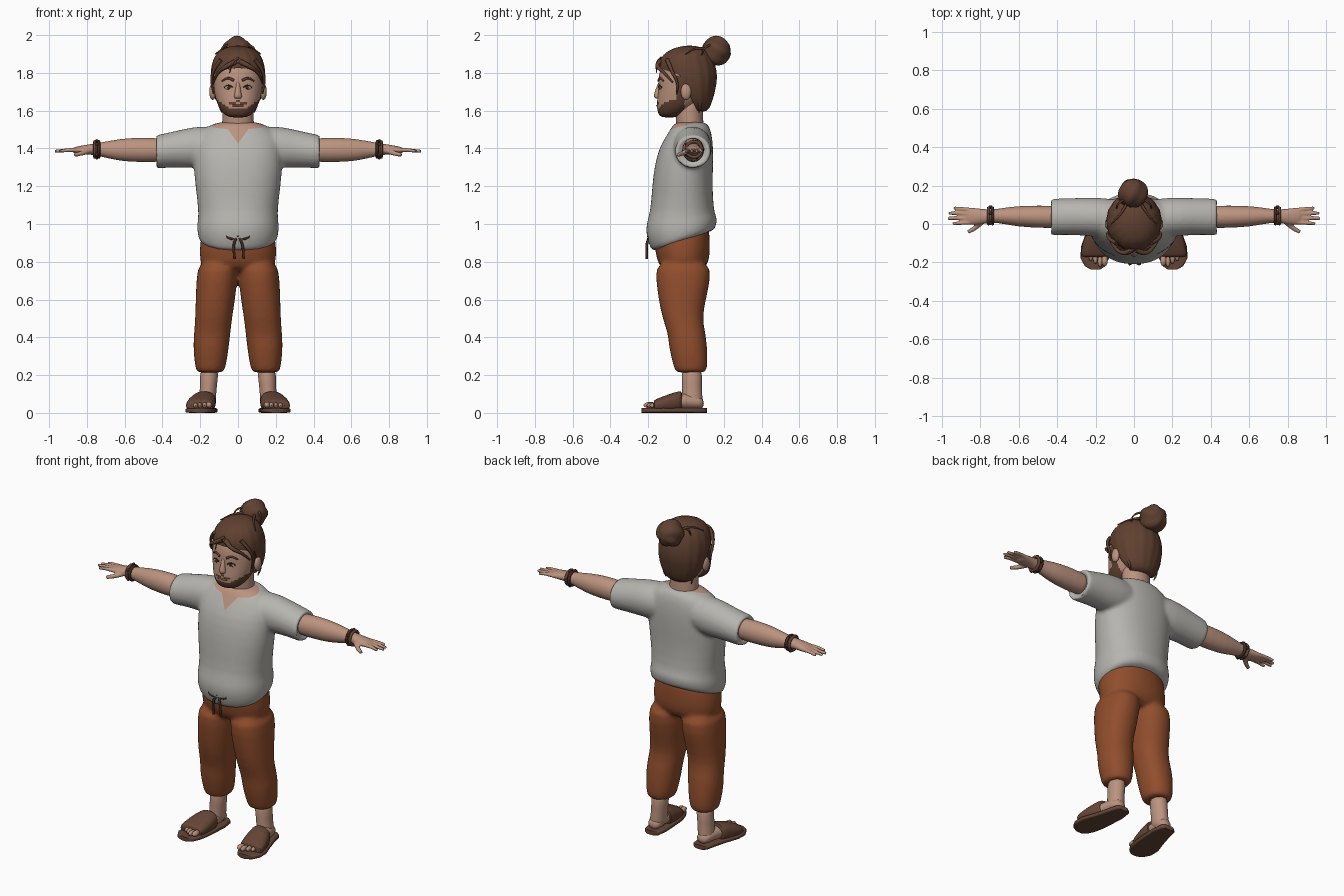
import bpy, bmesh, math
from mathutils import Vector
from mathutils.bvhtree import BVHTree

if "Cube" in bpy.data.objects:
    bpy.data.objects.remove(bpy.data.objects["Cube"])


def material(name, rgb):
    m = bpy.data.materials.new(name)
    m.diffuse_color = (*rgb, 1)
    m.use_nodes = True
    m.node_tree.nodes["Principled BSDF"].inputs["Base Color"].default_value = m.diffuse_color
    return m


SKIN = material("skin", (0.50, 0.29, 0.21))
HAIR = material("hair brown", (0.115, 0.052, 0.03))
SHIRT = material("shirt grey", (0.47, 0.46, 0.43))
PANTS = material("pants rust", (0.28, 0.075, 0.026))
LEATHER = material("sandal brown", (0.13, 0.06, 0.037))
DARK = material("dark brown", (0.05, 0.025, 0.016))
LIP = material("lip", (0.36, 0.17, 0.13))
WHITE = material("eye white", (0.5, 0.42, 0.37))


def finish(ob, angle=50):
    """Apply the modifiers and shade smooth."""
    bpy.context.view_layer.update()
    me = bpy.data.meshes.new_from_object(ob.evaluated_get(bpy.context.evaluated_depsgraph_get()))
    name = ob.name
    bpy.data.objects.remove(ob)
    new = bpy.data.objects.new(name, me)
    bpy.context.collection.objects.link(new)
    me.shade_smooth()
    me.set_sharp_from_angle(angle=math.radians(angle))
    return new


def loft(name, rings, mat, axis="z", seg=24, p=2.0, sub=1, ripple=0.0):
    """Skin rings (pos, centre a, centre b, radius a, radius b, tilt) along an axis."""
    bm = bmesh.new()
    loops = []
    for r in rings:
        t, ca, cb, ra, rb = r[:5]
        tilt = r[5] if len(r) > 5 else 0
        loop = []
        for i in range(seg):
            an = 2 * math.pi * i / seg
            c, s = math.cos(an), math.sin(an)
            k = 1 + ripple * math.cos(an * seg / 4)
            u = math.copysign(abs(c) ** (2 / p), c)
            v = math.copysign(abs(s) ** (2 / p), s)
            a, b, h = ca + ra * u * k, cb + rb * v * k, t - tilt * v
            co = {"z": (a, b, h), "x": (h, a, b), "y": (a, h, b)}[axis]
            loop.append(bm.verts.new(co))
        loops.append(loop)
    for l0, l1 in zip(loops, loops[1:]):
        for i in range(seg):
            j = (i + 1) % seg
            bm.faces.new((l0[i], l0[j], l1[j], l1[i]))
    bm.faces.new(loops[0])
    bm.faces.new(loops[-1])
    bmesh.ops.recalc_face_normals(bm, faces=bm.faces)
    me = bpy.data.meshes.new(name)
    bm.to_mesh(me)
    bm.free()
    me.materials.append(mat)
    ob = bpy.data.objects.new(name, me)
    bpy.context.collection.objects.link(ob)
    if sub:
        m = ob.modifiers.new("sub", "SUBSURF")
        m.levels = m.render_levels = sub
    return finish(ob)


def fuse(name, obs, voxel=0.011, smooth=6):
    """Merge overlapping parts into one soft skin."""
    bm = bmesh.new()
    for o in obs:
        bm.from_mesh(o.data)
    me = bpy.data.meshes.new(name)
    bm.to_mesh(me)
    bm.free()
    me.materials.append(obs[0].data.materials[0])
    for o in obs:
        bpy.data.objects.remove(o)
    ob = bpy.data.objects.new(name, me)
    bpy.context.collection.objects.link(ob)
    m = ob.modifiers.new("remesh", "REMESH")
    m.mode, m.voxel_size = "VOXEL", voxel
    m = ob.modifiers.new("smooth", "SMOOTH")
    m.iterations = smooth
    return finish(ob)


def ball(name, loc, size, mat, seg=20):
    bm = bmesh.new()
    bmesh.ops.create_uvsphere(bm, u_segments=seg, v_segments=seg // 2 + 2, radius=1)
    bmesh.ops.scale(bm, vec=size, verts=bm.verts)
    bmesh.ops.translate(bm, vec=loc, verts=bm.verts)
    me = bpy.data.meshes.new(name)
    bm.to_mesh(me)
    bm.free()
    me.materials.append(mat)
    ob = bpy.data.objects.new(name, me)
    bpy.context.collection.objects.link(ob)
    return finish(ob)


def tube(name, pts, radius, mat, taper=1.0, closed=False):
    cu = bpy.data.curves.new(name, "CURVE")
    cu.dimensions, cu.bevel_depth, cu.bevel_resolution = "3D", radius, 2
    cu.use_fill_caps, cu.resolution_u = True, 5
    sp = cu.splines.new("BEZIER")
    sp.bezier_points.add(len(pts) - 1)
    sp.use_cyclic_u = closed
    for i, (b, co) in enumerate(zip(sp.bezier_points, pts)):
        b.co = co
        b.handle_left_type = b.handle_right_type = "AUTO"
        b.radius = 1 + (taper - 1) * i / (len(pts) - 1)
    cu.materials.append(mat)
    ob = bpy.data.objects.new(name, cu)
    bpy.context.collection.objects.link(ob)
    return finish(ob, 70)


# Shirt: torso and sleeves fused, neckline cut as skin-coloured faces
parts = [loft("torso", [
    (0.905, 0, -.015, .195, .155, -.058), (0.92, 0, -.015, .208, .17, -.055),
    (0.965, 0, -.022, .218, .186, -.045), (1.015, 0, -.025, .215, .19, -.02),
    (1.06, 0, -.02, .208, .168), (1.2, 0, -.02, .226, .16), (1.3, 0, -.012, .236, .156),
    (1.4, 0, 0, .236, .145), (1.47, 0, .018, .22, .12), (1.515, 0, .025, .165, .1),
    (1.545, 0, .025, .1, .08)], SHIRT, p=2.2, seg=32)]
# tilt sign: front edge higher than the back
for v in parts[0].data.vertices:
    if v.co.z < 1.04:
        v.co.z = v.co.z - 2 * v.co.y * 0.36 * min(1, (1.04 - v.co.z) / .1) if v.co.y * 0 else v.co.z
for s in (-1, 1):
    parts.append(loft("sleeve", [
        (s * .05, .03, 1.41, .1, .1), (s * .2, .035, 1.408, .105, .115), (s * .3, .04, 1.4, .096, .1),
        (s * .41, .037, 1.385, .096, .09), (s * .435, .036, 1.383, .095, .088),
        (s * .445, .036, 1.383, .084, .08), (s * .41, .036, 1.385, .07, .068)], SHIRT, axis="x"))
shirt = fuse("shirt", parts)
shirt.data.materials.append(SKIN)
bm = bmesh.new()
bm.from_mesh(shirt.data)
for no, co in (((1, 0, -.7), (0, 0, 1.425)), ((-1, 0, -.7), (0, 0, 1.425)), ((0, -.25, 1), (0, .03, 1.53))):
    bmesh.ops.bisect_plane(bm, geom=bm.verts[:] + bm.edges[:] + bm.faces[:], plane_co=co, plane_no=no)
for f in bm.faces:
    c = f.calc_center_median()
    notch = c.y < 0 and abs(c.x) < .7 * (c.z - 1.425)
    f.material_index = int(notch or c.z - 1.53 > .25 * (c.y - .03))
bm.to_mesh(shirt.data)
bm.free()

# Trousers: hips and two legs fused
parts = [loft("hips", [(.74, 0, -.015, .17, .1), (.8, 0, -.015, .208, .143), (.9, 0, -.02, .203, .148),
                       (.96, 0, -.025, .19, .15), (1.0, 0, -.025, .18, .14)], PANTS, p=2.2)]
for s in (-1, 1):
    parts.append(loft("trouser_leg", [
        (.212, s * .147, .025, .066, .075), (.225, s * .147, .025, .076, .085), (.27, s * .145, .022, .086, .094),
        (.35, s * .143, .01, .095, .102), (.42, s * .137, .005, .097, .1), (.5, s * .129, -.02, .098, .106),
        (.6, s * .12, -.02, .105, .126), (.7, s * .112, -.015, .109, .145), (.82, s * .103, -.015, .108, .148)],
        PANTS, p=2.2))
fuse("trousers", parts)

# Drawstring bow
for s in (-1, 1):
    tube("bow_loop", [(0, -.19, .935), (s * .035, -.2, .962), (s * .06, -.195, .94), (s * .035, -.2, .922),
                      (0, -.19, .935)], .006, DARK)
    tube("string_end", [(0, -.192, .935), (s * .02, -.206, .9), (s * .024 + .006, -.207, .815)], .007, DARK)
ball("bow_knot", (0, -.195, .937), (.013, .012, .012), DARK)

for s in (-1, 1):
    # Arm with palm, fingers and thumb
    arm = [loft("arm", [
        (s * .36, .036, 1.39, .062, .064), (s * .5, .038, 1.393, .058, .066), (s * .6, .04, 1.392, .055, .062),
        (s * .68, .042, 1.393, .042, .048), (s * .74, .042, 1.395, .033, .034), (s * .79, .038, 1.395, .04, .027),
        (s * .84, .04, 1.392, .046, .021), (s * .88, .042, 1.39, .044, .015)], SKIN, axis="x")]
    for y0, y1, x1 in ((.008, .002, .945), (.031, .03, .97), (.053, .057, .967), (.073, .084, .94)):
        arm.append(tube("finger", [(s * .85, y0, 1.392), (s * .9, (y0 + y1) / 2, 1.391), (s * x1, y1, 1.385)],
                        .0125, SKIN, .7))
    arm.append(tube("thumb", [(s * .785, .02, 1.388), (s * .825, -.018, 1.375), (s * .865, -.042, 1.366)],
                    .0155, SKIN, .7))
    fuse("arm", arm, .0055, 3)
    # Wrist bands with beads
    for x in (.737, .758):
        ring = [(s * x, .042 + .041 * math.cos(a * math.pi / 4), 1.395 + .041 * math.sin(a * math.pi / 4))
                for a in range(8)]
        tube("wrist_band", ring, .0085, DARK if x < .75 else LEATHER, closed=True)
    for a in range(5):
        ball("wrist_bead", (s * .748, .042 + .046 * math.cos(a * 1.26), 1.395 + .046 * math.sin(a * 1.26)),
             (.01, .01, .01), DARK, 8)

    # Ankle, foot and toes
    loft("ankle", [(.03, s * .165, .035, .046, .056), (.08, s * .162, .032, .046, .056),
                   (.14, s * .156, .032, .043, .05), (.26, s * .15, .03, .055, .06)], SKIN)
    loft("foot", [(.095, s * .165, .05, .025, .022), (.07, s * .165, .055, .043, .036), (0, s * .172, .065, .048, .045),
                  (-.09, s * .19, .05, .06, .034), (-.17, s * .2, .04, .06, .018)], SKIN, axis="y")
    for i in range(5):
        ball("toe", (s * (.153 + .024 * i), -.19 + .003 * i * i - .008 * (i == 1), .042 - .001 * i),
             (.0165 if i == 0 else .0125, .03, .0165 - .001 * i), SKIN, 12)
    # Sandal sole and strap
    loft("sandal_sole", [
        (.11, s * .165, .013, .028, .013), (.095, s * .165, .013, .048, .013), (.03, s * .168, .013, .06, .013),
        (-.05, s * .182, .013, .07, .013), (-.12, s * .197, .013, .08, .013), (-.18, s * .204, .013, .074, .013),
        (-.22, s * .203, .013, .053, .013), (-.236, s * .2, .013, .026, .013)], LEATHER, axis="y", p=5, sub=0)
    loft("sandal_strap", [
        (-.172, s * .203, .036, .07, .028), (-.165, s * .203, .038, .074, .033), (-.1, s * .194, .049, .077, .047),
        (-.03, s * .179, .061, .063, .058), (-.02, s * .177, .06, .058, .052)], LEATHER, axis="y", p=2.4)

# Neck and head
loft("neck", [(1.46, 0, .025, .09, .075), (1.54, 0, .02, .084, .072), (1.6, 0, .015, .082, .074),
              (1.68, 0, .015, .085, .08)], SKIN)
head = loft("head", [
    (1.563, 0, -.09, .045, .04), (1.583, 0, -.08, .078, .068), (1.62, 0, -.055, .104, .1),
    (1.67, 0, -.03, .12, .122), (1.72, 0, -.02, .13, .124), (1.77, 0, -.01, .132, .138),
    (1.83, 0, 0, .127, .134), (1.88, 0, 0, .1, .105), (1.91, 0, 0, .05, .05)], SKIN, seg=40, p=2.15, sub=2)
head.data.materials.append(HAIR)
# Beard along the jaw, sideburns and moustache
for f in head.data.polygons:
    x, y, z = abs(f.center.x), f.center.y, f.center.z
    jaw = y < -.01 and z < 1.607 + .65 * max(0, x - .035)
    burn = abs(y + .03) < .022 and z < 1.78 and x > .08
    tash = y < -.1 and x < .05 and abs(z - 1.648 + .25 * x) < .006
    f.material_index = int(jaw or burn or tash)
bm = bmesh.new()
bm.from_mesh(head.data)
tree = BVHTree.FromBMesh(bm)
bm.free()


def face_pt(x, z, out=0.0):
    hit = tree.ray_cast(Vector((x, -1, z)), Vector((0, 1, 0)))[0]
    return (x, hit.y - out, z)


# Facial features
loft("nose", [(1.662, 0, -.145, .016, .014), (1.672, 0, -.15, .024, .022), (1.69, 0, -.148, .018, .022),
              (1.73, 0, -.14, .012, .015), (1.76, 0, -.135, .01, .008)], SKIN, seg=12)
tube("mouth", [face_pt(x, 1.627, 0) for x in (-.03, 0, .03)], .005, LIP)
for s in (-1, 1):
    ball("eye", face_pt(s * .05, 1.722, -.002), (.02, .006, .01), WHITE)
    ball("iris", face_pt(s * .049, 1.722, .001), (.009, .006, .009), DARK, 12)
    tube("eyelid", [face_pt(s * x, z, .002) for x, z in ((.028, 1.724), (.05, 1.734), (.073, 1.723))], .0035, DARK)
    tube("eyebrow", [face_pt(s * x, z, .001) for x, z in ((.022, 1.76), (.052, 1.772), (.085, 1.757))],
         .0075, HAIR, .6)
    ball("ear", (s * .134, .0, 1.7), (.018, .028, .043), SKIN)

# Hair cap, opened at the face
hair = loft("hair", [
    (1.59, 0, .065, .065, .045), (1.63, 0, .05, .107, .083), (1.7, 0, .035, .137, .118),
    (1.78, 0, .015, .147, .153), (1.85, 0, .003, .139, .15), (1.9, 0, .005, .118, .125),
    (1.93, 0, .012, .08, .085), (1.945, 0, .02, .025, .025)], HAIR, seg=64, sub=1, ripple=.012)
bm = bmesh.new()
bm.from_mesh(hair.data)
planes = [(Vector((0, .35, 1)), Vector((0, -.14, 1.825))), (Vector((0, 1, .5)), Vector((0, 0, 1.72)))]
for no, co in planes:
    bmesh.ops.bisect_plane(bm, geom=bm.verts[:] + bm.edges[:] + bm.faces[:], plane_co=co, plane_no=no)
gone = [f for f in bm.faces if all((f.calc_center_median() - co).dot(no) < 0 for no, co in planes)]
bmesh.ops.delete(bm, geom=gone, context="FACES")
bm.to_mesh(hair.data)
bm.free()
m = hair.modifiers.new("thick", "SOLIDIFY")
m.thickness, m.offset = .014, -1
finish(hair)

# Top bun, its tie and loose strands
loft("bun_base", [(1.84, 0, .09, .05, .05), (1.9, 0, .14, .045, .045)], HAIR)
bun = ball("bun", (-.005, .16, 1.915), (.077, .075, .078), HAIR, 32)
for v in bun.data.vertices:
    d = v.co - Vector((-.005, .16, 1.915))
    v.co += d * .05 * math.sin(5 * math.atan2(d.z, d.x) + 40 * d.y)
for s in (-1, 1):
    tube("fringe_lock", [(s * .01, -.135, 1.86), (s * .06, -.15, 1.835), (s * .105, -.115, 1.8),
                         (s * .13, -.07, 1.75)], .015, HAIR, .3)
    tube("temple_lock", [(s * .09, -.1, 1.87), (s * .13, -.075, 1.81), (s * .138, -.045, 1.74),
                         (s * .13, -.05, 1.69)], .012, HAIR, .3)
    tube("bun_strand", [(s * .05, .13, 1.95), (s * .085, .1, 1.93), (s * .09, .08, 1.89)], .007, HAIR, .4)
    tube("top_strand", [(s * .04, .1, 1.93), (s * .08, .04, 1.925), (s * .12, .0, 1.9)], .008, HAIR, .4)
    tube("nape_strand", [(s * .1, .07, 1.65), (s * .095, .075, 1.62), (s * .085, .07, 1.59)], .01, HAIR, .3)
tube("short_curl", [(.0, -.13, 1.88), (-.03, -.155, 1.85), (-.045, -.155, 1.8)], .008, HAIR, .3)
